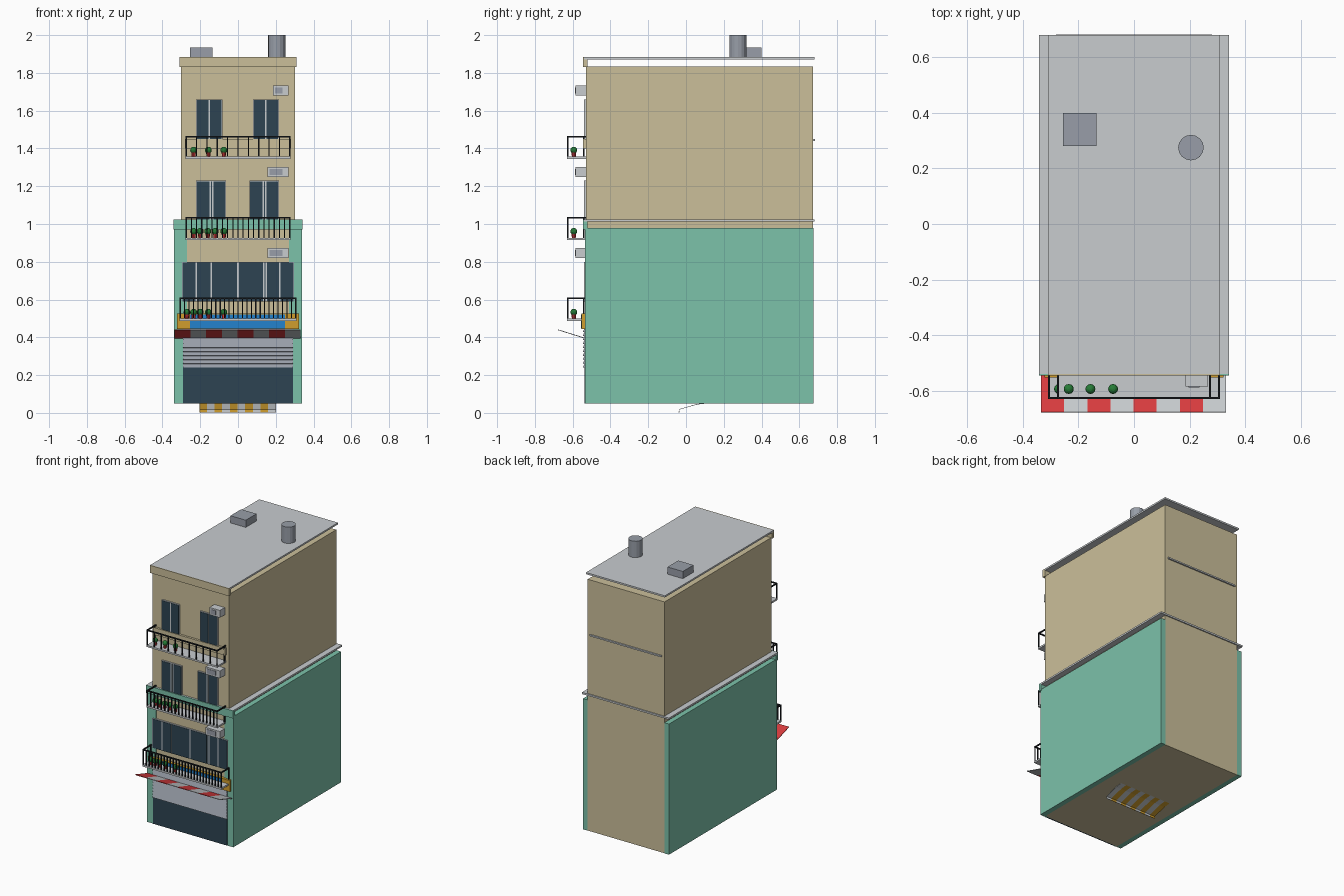
import bpy, bmesh, math
from mathutils import Matrix, Vector

if "Cube" in bpy.data.objects:
    bpy.data.objects.remove(bpy.data.objects["Cube"])


def mat(name, r, g, b):
    m = bpy.data.materials.new(name)
    lin = [(c / 255 / 12.92) if c < 11 else ((c / 255 + 0.055) / 1.055) ** 2.4 for c in (r, g, b)]
    m.diffuse_color = (*lin, 1)
    m.use_nodes = True
    m.node_tree.nodes["Principled BSDF"].inputs["Base Color"].default_value = m.diffuse_color
    return m


TAN = mat("tan plaster", 203, 191, 154)
GREEN = mat("mint plaster", 124, 194, 170)
GLASS = mat("dark glass", 45, 68, 82)
METAL = mat("grey metal", 152, 158, 168)
PALE = mat("pale concrete", 200, 204, 207)
RED = mat("awning red", 218, 60, 62)
YELLOW = mat("sign yellow", 208, 158, 45)
BLUE = mat("sign blue", 35, 130, 205)
BLACK = mat("railing black", 24, 28, 32)
LEAF = mat("leaf green", 38, 125, 55)


def finish(name, bm, *mats):
    bmesh.ops.recalc_face_normals(bm, faces=bm.faces)
    me = bpy.data.meshes.new(name)
    bm.to_mesh(me)
    bm.free()
    for m in mats:
        me.materials.append(m)
    ob = bpy.data.objects.new(name, me)
    bpy.context.collection.objects.link(ob)
    return ob


def add_box(bm, x0, x1, y0, y1, z0, z1):
    mx = Matrix.Translation(((x0 + x1) / 2, (y0 + y1) / 2, (z0 + z1) / 2))
    mx = mx @ Matrix.Diagonal((x1 - x0, y1 - y0, z1 - z0, 1))
    bmesh.ops.create_cube(bm, size=1, matrix=mx)


def boxes(name, material, *bounds):
    bm = bmesh.new()
    for b in bounds:
        add_box(bm, *b)
    return finish(name, bm, material)


def extrude_x(name, profile, x0, x1, material):
    """Solid with a closed (y, z) profile running along x."""
    bm = bmesh.new()
    f = bm.faces.new([bm.verts.new((x0, y, z)) for y, z in profile])
    r = bmesh.ops.extrude_face_region(bm, geom=[f])
    vs = [v for v in r["geom"] if isinstance(v, bmesh.types.BMVert)]
    bmesh.ops.translate(bm, verts=vs, vec=(x1 - x0, 0, 0))
    return finish(name, bm, material)


def striped_sheet(name, path, x0, x1, n, mat_a, mat_b, thick):
    """Thin sheet along a (y, z) path, cut into n stripes of alternating colour."""
    bm = bmesh.new()
    cols = [[bm.verts.new((x0 + (x1 - x0) * i / n, y, z)) for y, z in path] for i in range(n + 1)]
    for i in range(n):
        for j in range(len(path) - 1):
            f = bm.faces.new((cols[i][j], cols[i + 1][j], cols[i + 1][j + 1], cols[i][j + 1]))
            f.material_index = i % 2
    ob = finish(name, bm, mat_a, mat_b)
    s = ob.modifiers.new("thickness", "SOLIDIFY")
    s.thickness = thick
    s.offset = 0
    return ob


# Main volumes: tan tower, mint side walls and front piers on the lower floors
boxes("tower_body", TAN, (-0.302, 0.302, -0.53, 0.672, 0.05, 1.835))
boxes("lower_side_walls", GREEN,
      *[(min(s * 0.302, s * 0.338), max(s * 0.302, s * 0.338), -0.534, 0.674, 0.05, 0.978) for s in (-1, 1)],
      *[(min(s * 0.27, s * 0.338), max(s * 0.27, s * 0.338), -0.536, -0.52, 0.05, 0.978) for s in (-1, 1)])

# Roof and floor slabs with front cornices
boxes("roof_slab", PALE, (-0.31, 0.31, -0.54, 0.68, 1.872, 1.884))
boxes("roof_parapet", TAN, (-0.31, 0.31, -0.546, -0.522, 1.83, 1.884))
boxes("lower_ledge", PALE, (-0.342, 0.342, -0.54, 0.68, 1.012, 1.024))
boxes("lower_cornice", GREEN, (-0.342, 0.342, -0.546, -0.522, 0.97, 1.024))
boxes("upper_floor_slab", PALE, (-0.28, 0.28, 0.6, 0.682, 1.44, 1.45))
boxes("upper_cornice", TAN, (-0.28, 0.28, -0.546, -0.52, 1.40, 1.45))

# Rooftop hatch and water tank
boxes("roof_hatch", METAL, (-0.255, -0.135, 0.28, 0.40, 1.88, 1.935))
bm = bmesh.new()
bmesh.ops.create_cone(bm, cap_ends=True, segments=16, radius1=0.046, radius2=0.046, depth=0.12,
                      matrix=Matrix.Translation((0.205, 0.275, 1.94)))
finish("water_tank", bm, METAL)


# Windows: pale frame plate with dark panes between the mullions
def window(name, edges, z0, z1):
    boxes(name + "_frame", PALE, (edges[0], edges[-1], -0.539, -0.528, z0, z1))
    g = 0.004
    boxes(name + "_panes", GLASS, *[(a + g, b - g, -0.541, -0.535, z0, z1 - 0.004)
                                    for a, b in zip(edges, edges[1:])])


window("top_left_window", (-0.222, -0.153, -0.083), 1.45, 1.66)
window("top_right_window", (0.08, 0.148, 0.217), 1.45, 1.66)
window("middle_left_window", (-0.222, -0.148, -0.134, -0.064), 1.02, 1.23)
window("middle_right_window", (0.06, 0.134, 0.148, 0.217), 1.02, 1.23)
window("first_floor_window", (-0.297, -0.22, -0.142, 0, 0.136, 0.15, 0.222, 0.297), 0.59, 0.80)

# Shop front: dark opening and half-raised ridged shutter
boxes("shop_opening", GLASS, (-0.292, 0.292, -0.538, -0.528, 0.05, 0.24))
slats, z0, z1 = 10, 0.24, 0.45
prof = [(-0.525, z0)]
for i in range(slats):
    a = z0 + (z1 - z0) * i / slats
    h = (z1 - z0) / slats
    prof += [(-0.546, a), (-0.538, a + h * 0.9)]
prof.append((-0.525, prof[-1][1]))
extrude_x("shop_shutter", prof, -0.292, 0.292, METAL)

# Sign board and striped awning
boxes("sign_board", YELLOW, (-0.322, 0.322, -0.552, -0.53, 0.445, 0.525))
boxes("sign_panel", BLUE, (-0.255, 0.25, -0.556, -0.55, 0.448, 0.522))
striped_sheet("awning", [(-0.678, 0.44), (-0.54, 0.397)], -0.335, 0.332, 8, RED, PALE, 0.004)

# Striped ramp under the building
striped_sheet("striped_ramp", [(-0.037, 0.002), (-0.037, 0.018), (0.06, 0.046), (0.135, 0.054)],
              -0.205, 0.2, 10, YELLOW, PALE, 0.003)


# Balconies: slab, railing and potted plants
def balcony(name, half, z, top, bars, plants):
    yf, yb, t = -0.626, -0.542, 0.004
    boxes(name + "_slab", PALE, (-half, half, -0.63, -0.53, z, z + 0.012))
    bm = bmesh.new()
    add_box(bm, -half, half, yf - t, yf + t, top - 0.008, top)
    for s in (-1, 1):
        x = s * (half - t)
        add_box(bm, x - t, x + t, yf, -0.53, top - 0.008, top)
        add_box(bm, x - t, x + t, yb - t, yb + t, z, top)
    for i in range(bars):
        x = (half - t) * (2 * i / (bars - 1) - 1)
        add_box(bm, x - 0.003, x + 0.003, yf - 0.003, yf + 0.003, z, top - 0.004)
    finish(name + "_railing", bm, BLACK)
    pots, leaves = bmesh.new(), bmesh.new()
    for x in plants:
        bmesh.ops.create_cone(pots, cap_ends=True, segments=10, radius1=0.010, radius2=0.013, depth=0.03,
                              matrix=Matrix.Translation((x, -0.594, z + 0.025)))
        bmesh.ops.create_uvsphere(leaves, u_segments=12, v_segments=8, radius=0.018,
                                  matrix=Matrix.Translation((x, -0.594, z + 0.046)))
    finish(name + "_pots", pots, RED)
    finish(name + "_plants", leaves, LEAF)


balcony("first_balcony", 0.31, 0.487, 0.61, 27, (-0.27, -0.235, -0.2, -0.157, -0.075))
balcony("middle_balcony", 0.278, 0.915, 1.037, 21, (-0.235, -0.2, -0.16, -0.12, -0.075))
balcony("top_balcony", 0.278, 1.345, 1.467, 11, (-0.235, -0.157, -0.075))

# Air conditioners with a thin grille plate
for i, (x0, z) in enumerate(((0.155, 0.82), (0.155, 1.25), (0.185, 1.68))):
    boxes(f"air_conditioner_{i + 1}", PALE, (x0, 0.267, -0.585, -0.528, z, z + 0.052))
    boxes(f"air_conditioner_grille_{i + 1}", METAL, (x0 + 0.012, 0.235, -0.588, -0.584, z + 0.01, z + 0.042))
